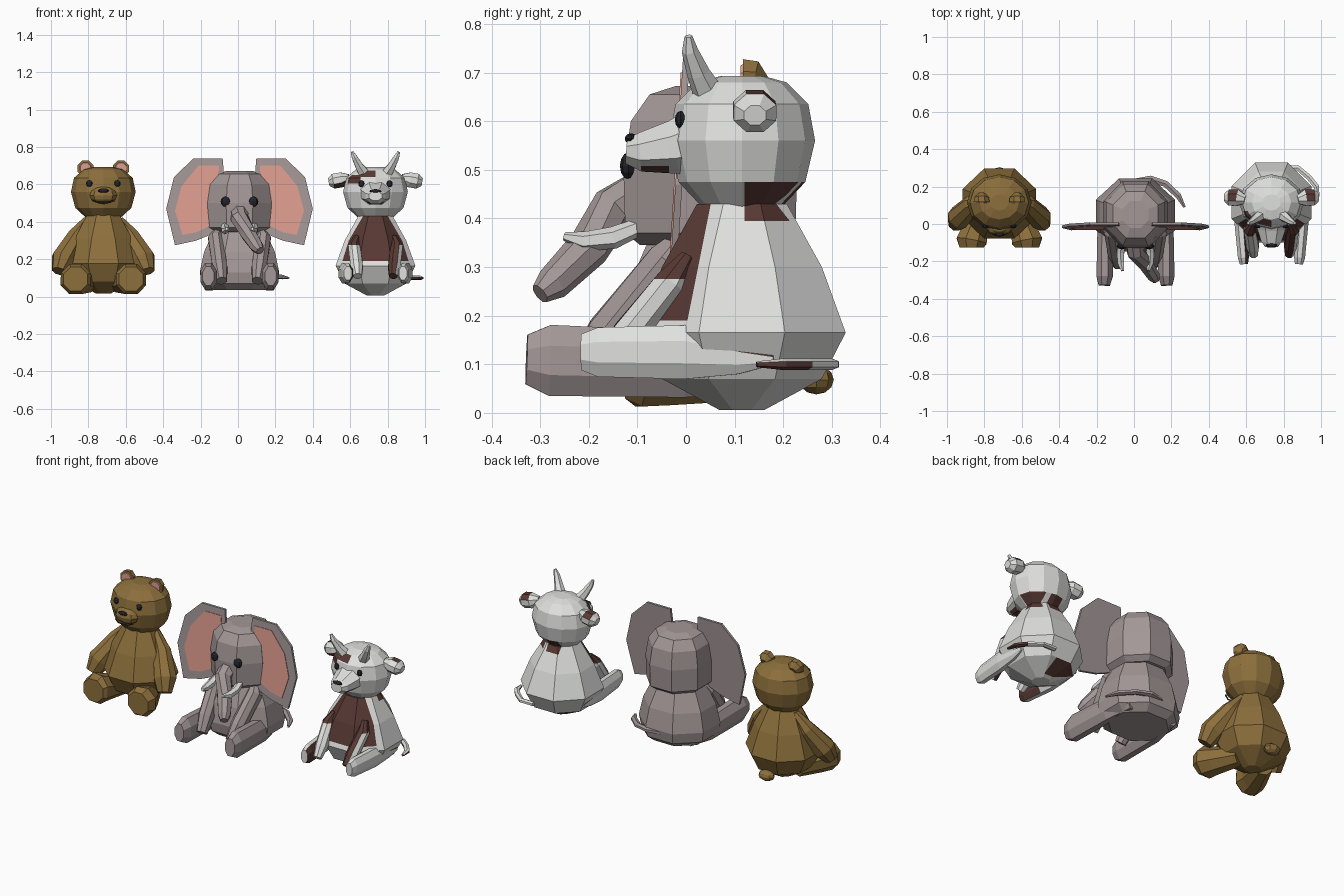
import bpy, bmesh, math
from mathutils import Vector

cube = bpy.data.objects.get("Cube")
if cube:
    bpy.data.objects.remove(cube)


def material(name, r, g, b):
    m = bpy.data.materials.new(name)
    m.use_nodes = True
    m.diffuse_color = (r, g, b, 1)
    m.node_tree.nodes["Principled BSDF"].inputs["Base Color"].default_value = (r, g, b, 1)
    return m


HONEY = material("honey_fur", 0.265, 0.16, 0.045)
GREY = material("warm_grey", 0.37, 0.31, 0.31)
WHITE = material("soft_white", 0.74, 0.75, 0.73)
BROWN = material("chestnut", 0.095, 0.04, 0.033)
PINK = material("ear_pink", 0.74, 0.34, 0.28)
BLACK = material("bead_black", 0.017, 0.017, 0.023)
MOUTH = material("mouth_brown", 0.07, 0.03, 0.012)


def finish(name, bm, cx, mats, rule=None, cuts=()):
    """Cut the patch outlines, colour faces by rule and make the object."""
    for co, no in cuts:
        bmesh.ops.bisect_plane(bm, geom=bm.verts[:] + bm.edges[:] + bm.faces[:],
                               plane_co=co, plane_no=no)
    bmesh.ops.recalc_face_normals(bm, faces=bm.faces)
    bm.normal_update()
    if rule:
        for f in bm.faces:
            f.material_index = int(rule(f.calc_center_median(), f.normal))
    me = bpy.data.meshes.new(name)
    bm.to_mesh(me)
    bm.free()
    for m in mats:
        me.materials.append(m)
    ob = bpy.data.objects.new(name, me)
    ob.location.x = cx
    bpy.context.collection.objects.link(ob)
    return ob


def bridge(loops):
    bm = bmesh.new()
    rings = [[bm.verts.new(p) for p in loop] for loop in loops]
    n = len(rings[0])
    for a, b in zip(rings, rings[1:]):
        for i in range(n):
            j = (i + 1) % n
            bm.faces.new((a[i], a[j], b[j], b[i]))
    bm.faces.new(rings[0])
    bm.faces.new(rings[-1])
    return bm


def turned(name, cx, cy, profile, sides, mats, phase=0.0, deep=1.0, rule=None, cuts=()):
    """Upright solid from (height, radius) pairs; deep scales it front to back."""
    loops = []
    for z, r in profile:
        angles = [(i + phase) * math.tau / sides for i in range(sides)]
        loops.append([(r * math.cos(a), cy + r * deep * math.sin(a), z) for a in angles])
    return finish(name, bridge(loops), cx, mats, rule, cuts)


def tube(name, cx, path, mats, sides=8, wide=1.0, flip=1, rule=None, cuts=()):
    """Tapered limb along (x, y, z, radius) points; flip mirrors it in x."""
    pts = [Vector((p[0] * flip, p[1], p[2])) for p in path]
    along = (pts[-1] - pts[0]).normalized()
    ref = Vector((0, 1, 0)) if abs(along.z) > 0.75 else Vector((0, 0, 1))
    loops = []
    for k, p in enumerate(pts):
        t = (pts[min(k + 1, len(pts) - 1)] - pts[max(k - 1, 0)]).normalized()
        side = t.cross(ref).normalized()
        up = side.cross(t)
        r = path[k][3]
        angles = [(i + 0.5) * math.tau / sides for i in range(sides)]
        loops.append([p + side * (r * wide * math.cos(a)) + up * (r * math.sin(a))
                      for a in angles])
    return finish(name, bridge(loops), cx, mats, rule, cuts)


def ball(name, cx, loc, size, mat):
    bm = bmesh.new()
    bmesh.ops.create_uvsphere(bm, u_segments=8, v_segments=6, radius=1)
    for v in bm.verts:
        v.co = Vector(loc) + Vector(a * b for a, b in zip(v.co, size))
    return finish(name, bm, cx, [mat])


def plate(name, cx, outline, flip, front, depth, mat):
    """Thin upright slab leaning forward towards its lower edge."""
    loops = [[(x * flip, front + d + 0.06 * (z - 0.5), z) for x, z in outline]
             for d in (0, depth)]
    return finish(name, bridge(loops), cx, [mat])


SIDES = (("left", 1), ("right", -1))
HEAD = [(0.415, 0.085), (0.475, 0.15), (0.56, 0.173), (0.635, 0.157), (0.68, 0.105), (0.693, 0.05)]
BODY = [(0.006, 0.05), (0.07, 0.178), (0.165, 0.231), (0.30, 0.178), (0.43, 0.1)]

# Bear
BX = -0.72
turned("bear_body", BX, 0.11, [(z + 0.012, r * 0.92) for z, r in BODY], 8, [HONEY], 0.5, 0.95)
turned("bear_head", BX, 0.115, HEAD, 12, [HONEY], deep=0.87)
ball("bear_muzzle", BX, (0, -0.02, 0.542), (0.073, 0.043, 0.047), HONEY)
ball("bear_nose", BX, (0, -0.056, 0.567), (0.03, 0.011, 0.012), BLACK)
tube("bear_mouth", BX, [(-0.058, -0.042, 0.514, 0.004), (-0.03, -0.056, 0.504, 0.004),
     (0.03, -0.056, 0.504, 0.004), (0.058, -0.042, 0.514, 0.004)], [MOUTH], 6)
ball("bear_tail", BX, (0, 0.268, 0.068), (0.05, 0.036, 0.03), HONEY)
for side, s in SIDES:
    ball(side + "_bear_eye", BX, (s * 0.075, -0.011, 0.605), (0.018, 0.012, 0.018), BLACK)
    tube(side + "_bear_ear", BX, [(0.095, 0.16, 0.675, 0.02), (0.095, 0.14, 0.685, 0.042),
         (0.095, 0.117, 0.685, 0.046)], [HONEY], flip=s)
    tube(side + "_bear_inner_ear", BX, [(0.095, 0.119, 0.687, 0.033),
         (0.095, 0.112, 0.687, 0.03)], [PINK], flip=s)
    tube(side + "_bear_arm", BX, [(0.085, 0.13, 0.41, 0.025), (0.145, 0.105, 0.32, 0.052),
         (0.215, 0.035, 0.2, 0.066), (0.235, 0.0, 0.135, 0.042)], [HONEY], flip=s)
    tube(side + "_bear_leg", BX, [(0.08, 0.1, 0.075, 0.055), (0.13, -0.03, 0.085, 0.075),
         (0.148, -0.09, 0.094, 0.088), (0.148, -0.125, 0.094, 0.07)], [HONEY], flip=s)

# Elephant
EX = 0.008
turned("elephant_body", EX, 0.048, [(0.035, 0.17), (0.07, 0.218), (0.13, 0.23),
       (0.24, 0.205), (0.36, 0.145)], 8, [GREY], 0.5, 0.92)
turned("elephant_head", EX, 0.05, [(0.345, 0.15), (0.37, 0.182), (0.5, 0.186), (0.6, 0.17),
       (0.655, 0.13), (0.672, 0.075)], 8, [GREY], 0.5, 1.04)
tube("elephant_trunk", EX, [(0, -0.07, 0.46, 0.055), (0, -0.15, 0.42, 0.048),
     (0.045, -0.2, 0.34, 0.044), (0.095, -0.275, 0.265, 0.036), (0.11, -0.3, 0.245, 0.022)],
     [GREY])
tube("elephant_tail", EX, [(0, 0.225, 0.115, 0.014), (0.08, 0.24, 0.115, 0.014),
     (0.16, 0.215, 0.11, 0.013), (0.23, 0.15, 0.105, 0.012), (0.262, 0.09, 0.1, 0.005)],
     [GREY], 6, wide=1.5)
FLAP = [(0.09, 0.74), (0.245, 0.74), (0.35, 0.64), (0.392, 0.47), (0.345, 0.275),
        (0.23, 0.30), (0.11, 0.35), (0.085, 0.68)]
LINING = [(0.11, 0.7), (0.22, 0.7), (0.31, 0.59), (0.345, 0.46), (0.305, 0.33),
          (0.23, 0.345), (0.12, 0.4)]
for side, s in SIDES:
    plate(side + "_elephant_ear", EX, FLAP, s, -0.02, 0.014, GREY)
    plate(side + "_elephant_ear_lining", EX, LINING, s, -0.023, 0.005, PINK)
    ball(side + "_elephant_eye", EX, (s * 0.073, -0.118, 0.508), (0.028, 0.018, 0.028), BLACK)
    tube(side + "_tusk", EX, [(0.075, -0.09, 0.385, 0.018), (0.08, -0.15, 0.36, 0.023),
         (0.078, -0.21, 0.353, 0.02), (0.068, -0.25, 0.363, 0.009)], [WHITE], 6, flip=s)
    tube(side + "_elephant_arm", EX, [(0.11, 0.0, 0.355, 0.03), (0.128, -0.035, 0.31, 0.05),
         (0.105, -0.16, 0.16, 0.05), (0.095, -0.215, 0.085, 0.035)], [GREY], wide=0.85, flip=s)
    tube(side + "_elephant_leg", EX, [(0.14, 0.16, 0.08, 0.04), (0.162, 0.0, 0.1, 0.074),
         (0.165, -0.28, 0.108, 0.079), (0.167, -0.328, 0.11, 0.055)], [GREY], wide=0.6, flip=s)

# Cow
CX = 0.735
COAT = [WHITE, BROWN]
X, Y, Z = Vector((1, 0, 0)), Vector((0, 1, 0)), Vector((0, 0, 1))
BIB = (Vector((0, 0.045, 0.4)), Vector((0, 1, -0.2)))


def nape(c):
    return c.y > 0.12 and (c.x > 0.06 or -0.05 < c.x < 0.03)


def body_patch(c, n):
    bib = c.z > 0.19 and (c - BIB[0]).dot(BIB[1]) < 0
    rump = c.z < 0.07 and c.y > 0.18 and c.x < 0.03
    return bib or (c.z > 0.395 and nape(c)) or rump


def head_patch(c, n):
    if c.z < 0.475:
        return nape(c)
    inner = -0.08 < c.x < 0 and 0.64 < c.z < 0.675
    outer = c.x < -0.08 and 0.605 < c.z < 0.65
    return c.y < 0.07 and (inner or outer)


turned("cow_body", CX, 0.115, BODY, 8, COAT, 0.5, 1.0, body_patch,
       [(Z * 0.19, Z), (Z * 0.395, Z), (Y * 0.12, Y), (Y * 0.18, Y),
        (X * -0.05, X), (X * 0.03, X), (X * 0.06, X), BIB])
turned("cow_head", CX, 0.115, HEAD, 12, COAT, 0, 0.87, head_patch,
       [(Z * h, Z) for h in (0.475, 0.605, 0.64, 0.65, 0.675)]
       + [(Y * d, Y) for d in (0.07, 0.12)]
       + [(X * w, X) for w in (-0.08, -0.05, 0, 0.03, 0.06)])
tube("cow_muzzle", CX, [(0, 0.02, 0.56, 0.07), (0, -0.025, 0.546, 0.06),
     (0, -0.095, 0.536, 0.043), (0, -0.123, 0.538, 0.027)], COAT, wide=1.35,
     rule=lambda c, n: c.z < 0.508 and -0.095 < c.y < -0.035,
     cuts=[(Y * -0.035, Y), (Z * 0.508, Z)])
ball("cow_nose", CX, (0, -0.113, 0.564), (0.032, 0.013, 0.011), BLACK)
tube("cow_tail", CX, [(0.06, 0.3, 0.1, 0.012), (0.14, 0.3, 0.1, 0.012), (0.2, 0.25, 0.1, 0.012),
     (0.24, 0.2, 0.1, 0.012), (0.25, 0.145, 0.1, 0.006)], COAT, 6, wide=1.4,
     rule=lambda c, n: (0.2 < c.y < 0.28 or c.y < 0.18) and n.z < 0.5)
for side, s in SIDES:
    ball(side + "_cow_eye", CX, (s * 0.075, -0.011, 0.603), (0.017, 0.012, 0.018), BLACK)
    tube(side + "_horn", CX, [(0.055, 0.05, 0.65, 0.034), (0.088, 0.025, 0.7, 0.024),
         (0.112, 0.008, 0.745, 0.017), (0.125, 0.005, 0.775, 0.008)], [WHITE], 6, flip=s)
    # The right ear also has a chestnut lower front
    tube(side + "_cow_ear", CX, [(0.14, 0.13, 0.635, 0.022), (0.18, 0.14, 0.625, 0.043),
         (0.225, 0.142, 0.617, 0.043), (0.25, 0.142, 0.612, 0.022)], COAT, flip=s, wide=1.1,
         rule=lambda c, n: (n.z > 0.6 and c.y > 0.14 and 0.18 < abs(c.x) < 0.23)
         or (s < 0 and n.y < -0.3 and n.z < -0.3 and c.x > -0.23))
    # Forelegs: chestnut shoulders, one white paw and one mostly chestnut paw
    tube(side + "_cow_arm", CX, [(0.1, 0.005, 0.32, 0.018), (0.115, -0.03, 0.27, 0.034),
         (0.1, -0.12, 0.16, 0.036), (0.095, -0.165, 0.11, 0.024)], COAT, flip=s,
         cuts=[(Z * 0.275, Z)],
         rule=lambda c, n: c.z > 0.275 or (s > 0 and n.x < 0.5))
    tube(side + "_cow_leg", CX, [(0.185, 0.18, 0.11, 0.012), (0.175, 0.11, 0.112, 0.035),
         (0.165, 0.0, 0.125, 0.06), (0.15, -0.18, 0.125, 0.055), (0.147, -0.215, 0.125, 0.04)],
         COAT, wide=0.58, flip=s, cuts=[(Y * -0.06, Y)],
         rule=lambda c, n: (s < 0 and c.y < -0.06 and n.x > 0.3) or (c.y > 0.13 and n.z > 0.3))
